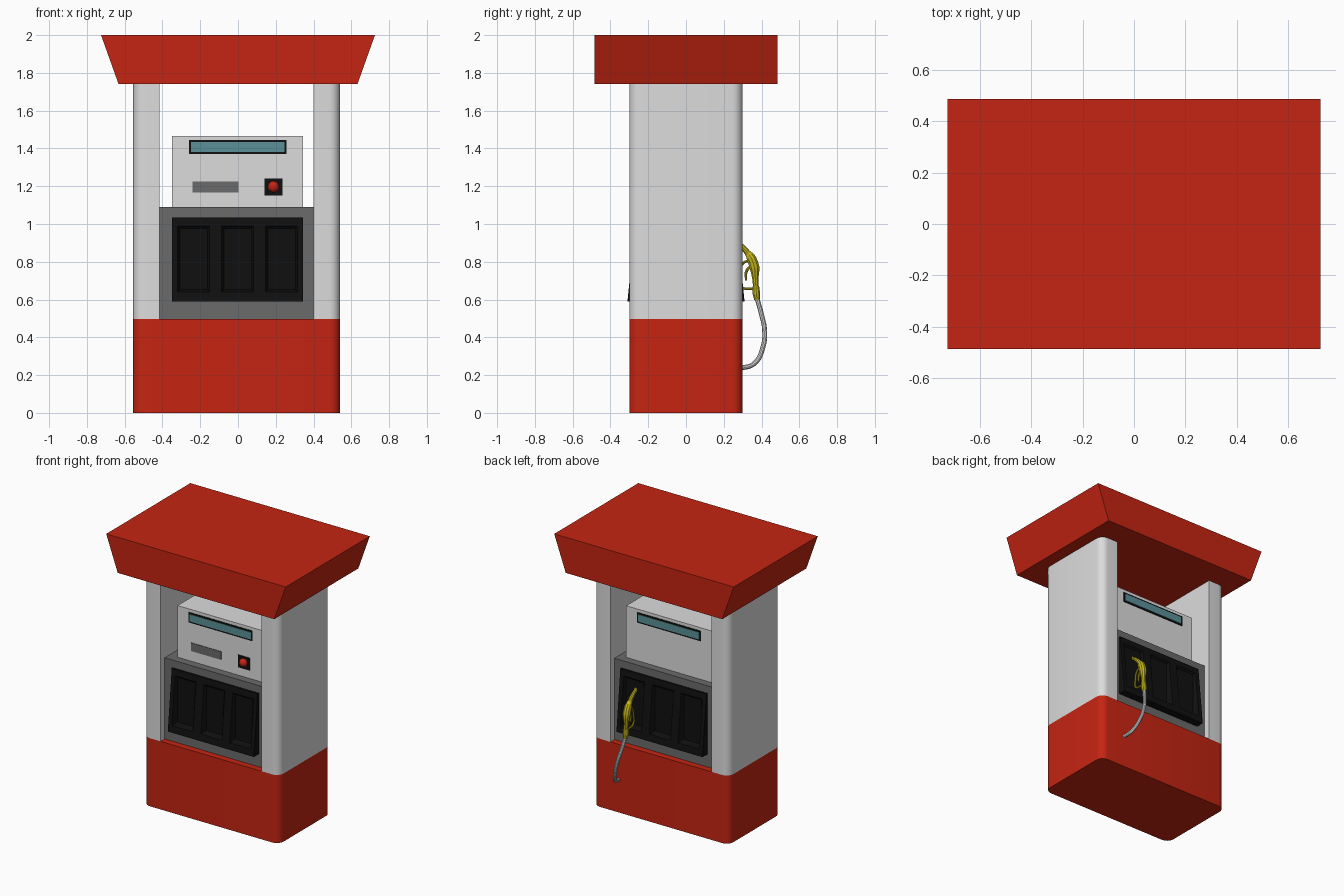
import bpy, bmesh
from mathutils import Vector

cube = bpy.data.objects.get("Cube")
if cube:
    bpy.data.objects.remove(cube, do_unlink=True)


def material(name, r, g, b):
    m = bpy.data.materials.new(name)
    m.use_nodes = True
    m.diffuse_color = (r, g, b, 1)
    m.node_tree.nodes["Principled BSDF"].inputs["Base Color"].default_value = (r, g, b, 1)
    return m


RED = material("red paint", 0.56, 0.018, 0.006)
WHITE = material("light grey", 0.72, 0.72, 0.72)
GREY = material("dark grey", 0.145, 0.145, 0.145)
BLACK = material("black plastic", 0.005, 0.005, 0.005)
TEAL = material("teal glass", 0.1, 0.28, 0.31)
YELLOW = material("yellow plastic", 0.55, 0.46, 0.01)


def finish(name, bm, mat, smooth=False):
    bmesh.ops.recalc_face_normals(bm, faces=bm.faces)
    mesh = bpy.data.meshes.new(name)
    bm.to_mesh(mesh)
    bm.free()
    mesh.materials.append(mat)
    obj = bpy.data.objects.new(name, mesh)
    bpy.context.collection.objects.link(obj)
    if smooth:
        bpy.ops.object.select_all(action="DESELECT")
        obj.select_set(True)
        bpy.context.view_layer.objects.active = obj
        bpy.ops.object.shade_smooth_by_angle(angle=0.6)
    return obj


def box(name, x, y, z, mat, round_sides=(), radius=0.055):
    """Box from (min, max) ranges; upright edges on the given x sides are rounded."""
    bm = bmesh.new()
    bmesh.ops.create_cube(bm, size=1)
    for v in bm.verts:
        v.co = [r[0] if c < 0 else r[1] for c, r in zip(v.co, (x, y, z))]
    upright = [e for e in bm.edges
               if abs(e.verts[0].co.z - e.verts[1].co.z) > 1e-4
               and any(abs(e.verts[0].co.x - s) < 1e-4 for s in round_sides)]
    if upright:
        bmesh.ops.bevel(bm, geom=upright, offset=radius, segments=6,
                        profile=0.5, affect="EDGES")
    return finish(name, bm, mat, bool(upright))


def tube(name, points, radii, mat, sides=12):
    """Round tube through points, smoothed as a spline, with a radius at each."""
    curve = bpy.data.curves.new(name, "CURVE")
    curve.dimensions = "3D"
    curve.bevel_depth = 1
    curve.bevel_resolution = sides // 4
    curve.use_fill_caps = True
    spline = curve.splines.new("BEZIER")
    spline.resolution_u = 8
    spline.bezier_points.add(len(points) - 1)
    for bp, p, r in zip(spline.bezier_points, points, radii):
        bp.co, bp.radius = p, r
        bp.handle_left_type = bp.handle_right_type = "AUTO"
    temp = bpy.data.objects.new(name + "_path", curve)
    bpy.context.collection.objects.link(temp)
    bpy.context.view_layer.update()
    mesh = temp.evaluated_get(bpy.context.evaluated_depsgraph_get()).to_mesh()
    bm = bmesh.new()
    bm.from_mesh(mesh)
    bpy.data.objects.remove(temp, do_unlink=True)
    return finish(name, bm, mat, True)


# Body
LEFT, RIGHT, DEPTH = 0.54, -0.555, 0.30
Y = (-DEPTH, DEPTH)
box("base", (RIGHT, LEFT), Y, (0, 0.497), RED, (RIGHT, LEFT))
box("right_pillar", (RIGHT, -0.415), Y, (0.497, 1.75), WHITE, (RIGHT,))
box("left_pillar", (0.40, LEFT), Y, (0.497, 1.75), WHITE, (LEFT,))
box("lower_housing", (-0.415, 0.40), (-0.253, 0.253), (0.49, 1.09), GREY)
box("display_housing", (-0.35, 0.345), (-0.197, 0.197), (1.085, 1.467), WHITE)

# Canopy, flared sideways only
canopy = box("canopy", (-0.725, 0.725), (-0.485, 0.485), (1.74, 2.0), RED)
for v in canopy.data.vertices:
    if v.co.z < 1.8:
        v.co.x *= 0.872


def holster_panel(name, side):
    """Wedge-shaped panel with three upright pockets."""
    xs = [-0.35, -0.32, -0.15, -0.087, 0.083, 0.146, 0.316, 0.345]
    zs = [0.59, 0.64, 0.99, 1.035]
    back, floor = 0.25, 0.258

    def front(z):
        return 0.31 - 0.045 * (z - zs[0]) / (zs[-1] - zs[0])

    bm = bmesh.new()
    grid = [[bm.verts.new((x, front(z), z)) for x in xs] for z in zs]
    pockets = []
    for j in range(len(zs) - 1):
        for i in range(len(xs) - 1):
            f = bm.faces.new((grid[j][i], grid[j][i + 1], grid[j + 1][i + 1], grid[j + 1][i]))
            if j == 1 and i % 2 == 1:
                pockets.append(f)
    rim = [e for e in bm.edges if e.is_boundary]
    ext = bmesh.ops.extrude_edge_only(bm, edges=rim)
    for v in ext["geom"]:
        if isinstance(v, bmesh.types.BMVert):
            v.co.y = back
    bmesh.ops.inset_individual(bm, faces=pockets, thickness=0.018)
    for f in pockets:
        for v in f.verts:
            v.co.y = floor
    for v in bm.verts:
        v.co.y *= side
    return finish(name, bm, BLACK)


def plate(name, x, z, side, face, thick, mat):
    y = sorted((side * (face - 0.01), side * (face + thick)))
    return box(name, x, y, z, mat)


# Matching panels and displays on both faces
for label, side in (("front", -1), ("back", 1)):
    holster_panel(label + "_holster_panel", side)
    plate(label + "_display_frame", (-0.26, 0.257), (1.37, 1.444), side, 0.197, 0.004, BLACK)
    plate(label + "_display_glass", (-0.248, 0.246), (1.381, 1.433), side, 0.197, 0.007, TEAL)

# Front controls
plate("card_slot", (-0.24, 0.003), (1.166, 1.226), -1, 0.197, 0.004, GREY)
plate("button_plate", (0.14, 0.236), (1.15, 1.24), -1, 0.197, 0.005, BLACK)
bm = bmesh.new()
bmesh.ops.create_uvsphere(bm, u_segments=20, v_segments=12, radius=0.03)
bmesh.ops.translate(bm, verts=bm.verts, vec=(0.188, -0.204, 1.197))
finish("stop_button", bm, RED, True)

# Hose and nozzle hanging at the back
NX = 0.225
tube("hose", [(0.34, 0.285, 0.235), (0.32, 0.36, 0.26), (0.285, 0.408, 0.35),
              (0.26, 0.416, 0.44), (0.24, 0.40, 0.52), (NX, 0.375, 0.61)],
     [0.013] * 6, WHITE)


def nozzle_part(name, path, radii):
    tube(name, [Vector((NX, y, z)) for y, z in path], radii, YELLOW)


nozzle_part("nozzle_collar", [(0.376, 0.60), (0.373, 0.63), (0.37, 0.67)], [0.016, 0.021, 0.018])
nozzle_part("nozzle_handle", [(0.371, 0.65), (0.367, 0.71), (0.362, 0.77), (0.345, 0.82), (0.325, 0.85)],
            [0.015, 0.017, 0.028, 0.026, 0.016])
nozzle_part("nozzle_spout", [(0.335, 0.835), (0.305, 0.872), (0.25, 0.915)], [0.017, 0.015, 0.012])
nozzle_part("trigger_guard", [(0.37, 0.66), (0.32, 0.657), (0.287, 0.67), (0.283, 0.73), (0.30, 0.79), (0.345, 0.81)],
            [0.007] * 6)
nozzle_part("trigger", [(0.345, 0.78), (0.32, 0.75), (0.318, 0.70)], [0.009, 0.008, 0.006])
